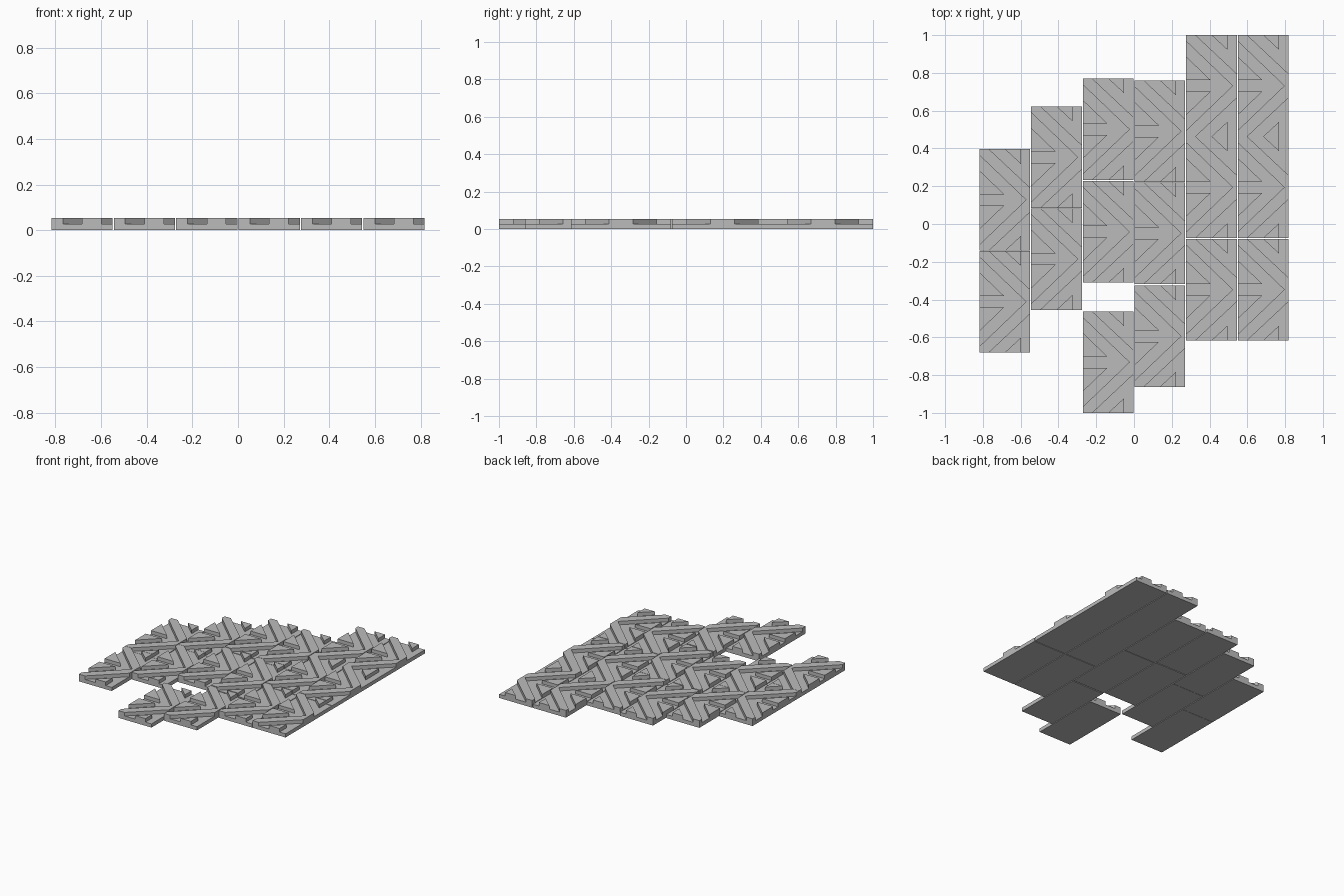
import bpy
import bmesh

if "Cube" in bpy.data.objects:
    bpy.data.objects.remove(bpy.data.objects["Cube"])

W, L = 0.268, 0.537          # tile width and length
H = L / 2
Z_BASE, Z_TOP = 0.027, 0.053  # slab top, tread top
PITCH, X0 = 0.2734, -0.8175   # column spacing, left edge

grey = bpy.data.materials.new("stone_grey")
grey.diffuse_color = (0.5, 0.5, 0.5, 1)
grey.use_nodes = True
grey.node_tree.nodes["Principled BSDF"].inputs["Base Color"].default_value = grey.diffuse_color

# Raised outlines of one tile: x from the left edge, y from the tile centre
CHEVRON = [(0, 0.236), (0.246, 0), (0, -0.236), (0, -H), (0.05, -H),
           (W, -0.064), (W, 0.064), (0.05, H), (0, H)]
INNER_WEDGE = [(0, 0.03), (0.13, 0.03), (0, 0.155)]
END_WEDGE = [(0.134, H), (0.219, 0.19), (0.219, H)]


def mirror_y(outline):
    return [(x, -y) for x, y in reversed(outline)]


def prism(bm, outline, dy, z0, z1, floor=False):
    """Extrude a counter-clockwise outline upwards; floor closes the underside."""
    low = [bm.verts.new((x, y + dy, z0)) for x, y in outline]
    high = [bm.verts.new((x, y + dy, z1)) for x, y in outline]
    bm.faces.new(high)
    if floor:
        bm.faces.new(low[::-1])
    n = len(outline)
    for i in range(n):
        j = (i + 1) % n
        bm.faces.new((low[i], low[j], high[j], high[i]))


def tile_mesh(name, units):
    bm = bmesh.new()
    half = H * units
    # base slab
    prism(bm, [(0, -half), (W, -half), (W, half), (0, half)], 0, 0, Z_BASE, True)
    # raised tread pattern, repeated once per unit
    for u in range(units):
        dy = -half + H + u * L
        prism(bm, CHEVRON, dy, Z_BASE, Z_TOP)
        for wedge in (INNER_WEDGE, END_WEDGE):
            prism(bm, wedge, dy, Z_BASE, Z_TOP)
            prism(bm, mirror_y(wedge), dy, Z_BASE, Z_TOP)
    bmesh.ops.recalc_face_normals(bm, faces=[f for f in bm.faces if len(f.verts) == 9])
    for f in bm.faces:
        if len(f.verts) == 9 and f.normal.z < 0:
            f.normal_flip()
    mesh = bpy.data.meshes.new(name)
    bm.to_mesh(mesh)
    bm.free()
    mesh.materials.append(grey)
    return mesh


meshes = {1: tile_mesh("short_tile", 1), 2: tile_mesh("long_tile", 2)}

# Per column: (back edge y, number of units)
COLUMNS = [
    [(0.396, 1), (-0.143, 1)],
    [(0.622, 1), (0.083, 1)],
    [(0.770, 1), (0.227, 1), (-0.463, 1)],
    [(0.760, 1), (0.220, 1), (-0.325, 1)],
    [(1.0, 2), (-0.079, 1)],
    [(1.0, 2), (-0.079, 1)],
]
for c, column in enumerate(COLUMNS):
    for r, (back, units) in enumerate(column):
        kind = "long_tile" if units == 2 else "short_tile"
        ob = bpy.data.objects.new(f"{kind}_{c + 1}_{r + 1}", meshes[units])
        ob.location = (X0 + c * PITCH, back - H * units, 0)
        bpy.context.collection.objects.link(ob)
